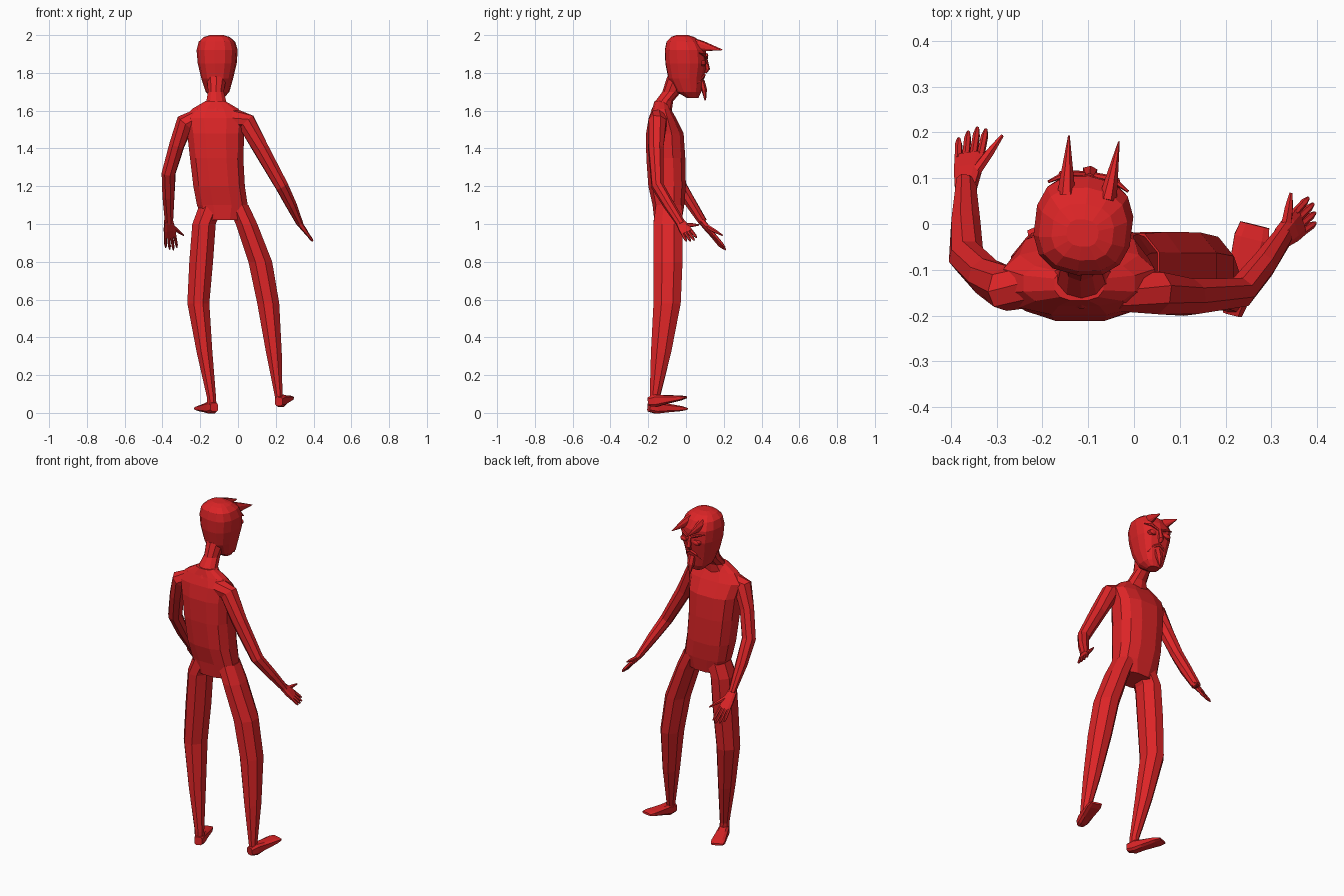
import bpy, bmesh, math
from mathutils import Vector, Matrix

red = bpy.data.materials.new("devil red")
red.diffuse_color = (0.72, 0.018, 0.02, 1)
IDENT = Matrix.Identity(4)


def loft(name, rows, n=8, side=(1, 0, 0), axis=None, e=2.0, mat=IDENT):
    """Skin superellipse rings; row = x, y, z, radius along side, other radius."""
    bm = bmesh.new()
    pts = [Vector(r[:3]) for r in rows]
    rings = []
    for i, r in enumerate(rows):
        t = Vector(axis) if axis else pts[min(i + 1, len(pts) - 1)] - pts[max(i - 1, 0)]
        t.normalize()
        u = Vector(side)
        u = (u - t * u.dot(t)).normalized()
        v = t.cross(u)
        ring = []
        for k in range(n):
            a = 2 * math.pi * (k + 0.5) / n
            c, s = math.cos(a), math.sin(a)
            c = math.copysign(abs(c) ** (2 / e), c)
            s = math.copysign(abs(s) ** (2 / e), s)
            ring.append(bm.verts.new(mat @ (pts[i] + u * c * r[3] + v * s * r[4])))
        rings.append(ring)
    for a, b in zip(rings, rings[1:]):
        for k in range(n):
            bm.faces.new((a[k], a[(k + 1) % n], b[(k + 1) % n], b[k]))
    bm.faces.new(rings[0][::-1])
    bm.faces.new(rings[-1])
    bmesh.ops.recalc_face_normals(bm, faces=bm.faces)
    me = bpy.data.meshes.new(name)
    bm.to_mesh(me)
    bm.free()
    me.materials.append(red)
    ob = bpy.data.objects.new(name, me)
    bpy.context.collection.objects.link(ob)
    return ob


UP = (0, 0, 1)

# torso
loft("torso", [(-.08, -.095, 1.02, .105, .075), (-.083, -.093, 1.10, .138, .086),
               (-.10, -.10, 1.20, .14, .102), (-.113, -.107, 1.35, .145, .106),
               (-.118, -.112, 1.48, .155, .102), (-.12, -.125, 1.56, .17, .075),
               (-.12, -.13, 1.61, .125, .05), (-.12, -.132, 1.65, .055, .036)],
     12, axis=UP, e=2.6)

# neck
loft("neck", [(-.115, -.13, 1.60, .095, .055), (-.115, -.115, 1.65, .055, .047),
              (-.117, -.075, 1.70, .044, .05), (-.113, -.04, 1.78, .055, .06)],
     10, axis=UP)

# legs
loft("left_leg", [(-.14, -.095, 1.10, .07, .075), (-.18, -.095, 1.0, .067, .084),
                  (-.195, -.095, .80, .068, .083), (-.21, -.10, .58, .063, .078),
                  (-.177, -.132, .32, .045, .058), (-.14, -.165, .08, .026, .029),
                  (-.138, -.165, .03, .026, .028)], 8, axis=UP)
loft("right_leg", [(0, -.09, 1.10, .06, .075), (.045, -.095, 1.0, .062, .084),
                   (.118, -.095, .80, .068, .083), (.16, -.10, .58, .063, .078),
                   (.19, -.132, .32, .045, .058), (.215, -.165, .09, .022, .029),
                   (.218, -.165, .05, .022, .028)], 8, axis=UP)


# feet: wedges from heel to splayed toe
def foot(name, heel, toe):
    h, t = Vector(heel), Vector(toe)
    mid = h.lerp(t, .45)
    loft(name, [(*h, .022, .024), (*h.lerp(t, .2), .03, .034), (*mid, .033, .025),
                (*h.lerp(t, .85), .04, .014), (*t, .034, .006)], 8, e=3.5)


foot("left_foot", (-.125, -.197, .03), (-.203, -.002, .022))
foot("right_foot", (.215, -.197, .06), (.264, -.002, .082))

# arms
loft("left_arm", [(-.20, -.13, 1.56, .05, .055), (-.28, -.14, 1.535, .05, .052),
                  (-.323, -.115, 1.42, .042, .042), (-.367, -.07, 1.27, .036, .040),
                  (-.368, .0, 1.15, .034, .034), (-.366, .09, 1.01, .026, .020)],
     8, side=(0.6, -.8, 0))
loft("right_arm", [(-.03, -.14, 1.56, .05, .055), (.045, -.15, 1.54, .05, .052),
                   (.12, -.16, 1.40, .042, .044), (.232, -.15, 1.20, .034, .036),
                   (.282, -.09, 1.10, .030, .030), (.328, -.025, 1.0, .025, .018)],
     8, side=(-.35, .8, .45))


# hands: flat palm, four fingers, thumb
def hand(name, wrist, tip, w, thumb):
    p, t, w = Vector(wrist), Vector(tip), Vector(w).normalized()
    palm = p.lerp(t, .52)
    loft(name + "_palm", [(*p.lerp(t, -.1), .024, .016), (*p.lerp(t, .25), .032, .014),
                          (*palm, .034, .010)], 8, side=w, e=3)
    for i, reach in enumerate((.88, .98, 1.03, .97)):
        off = w * (i - 1.5)
        a, b = palm + off * .0165 - (t - p) * .04, p.lerp(t, reach) + off * .020
        loft(f"{name}_finger_{i + 1}", [(*a, .009, .009), (*a.lerp(b, .75), .008, .008),
                                        (*b, .004, .004)], 6, side=w)
    a, b = p.lerp(t, .15) + w * .015, Vector(thumb)
    loft(name + "_thumb", [(*a, .014, .012), (*a.lerp(b, .55), .010, .010),
                           (*b, .004, .004)], 6, side=t - p)


hand("left_hand", (-.366, .09, 1.005), (-.352, .205, .865), (.95, .15, .2), (-.288, .193, .94))
hand("right_hand", (.328, -.025, 1.0), (.393, .034, .912), (-.35, .8, .45), (.343, .068, .995))

# head, turned slightly towards +x; all face parts share its frame
HEAD = Matrix.Translation((-.11, 0, 0)) @ Matrix.Rotation(-.12, 4, 'Z')
loft("head", [(0, .035, 1.668, .032, .032), (0, .015, 1.70, .062, .066),
              (0, 0, 1.77, .083, .094), (0, 0, 1.85, .102, .11),
              (0, -.004, 1.92, .108, .109), (0, -.012, 1.965, .096, .092),
              (0, -.018, 1.99, .068, .062), (0, -.02, 2.0, .035, .03)],
     14, axis=UP, e=2.5, mat=HEAD)
loft("nose", [(0, .104, 1.885, .010, .008), (0, .116, 1.82, .018, .012),
              (0, .104, 1.80, .010, .006)], 6, mat=HEAD)
loft("goatee", [(0, .085, 1.76, .024, .014), (0, .097, 1.71, .022, .015),
                (0, .103, 1.655, .004, .004)], 6, mat=HEAD)
for s, label in ((-1, "left"), (1, "right")):
    loft(label + "_horn", [(s * .045, .055, 1.945, .022, .036), (s * .048, .09, 1.94, .017, .028),
                           (s * .055, .188, 1.922, .002, .002)], 8, mat=HEAD)
    loft(label + "_eye", [(s * .045, .09, 1.852, .027, .018), (s * .045, .108, 1.852, .022, .014),
                          (s * .045, .113, 1.852, .008, .005)], 10, mat=HEAD)
    loft(label + "_brow", [(s * .012, .108, 1.875, .007, .007), (s * .05, .105, 1.895, .009, .008),
                           (s * .088, .082, 1.905, .003, .003)], 6, side=UP, mat=HEAD)
    loft(label + "_moustache", [(0, .096, 1.79, .009, .009), (s * .03, .088, 1.775, .009, .008),
                                (s * .055, .068, 1.745, .003, .003)], 6, side=UP, mat=HEAD)
